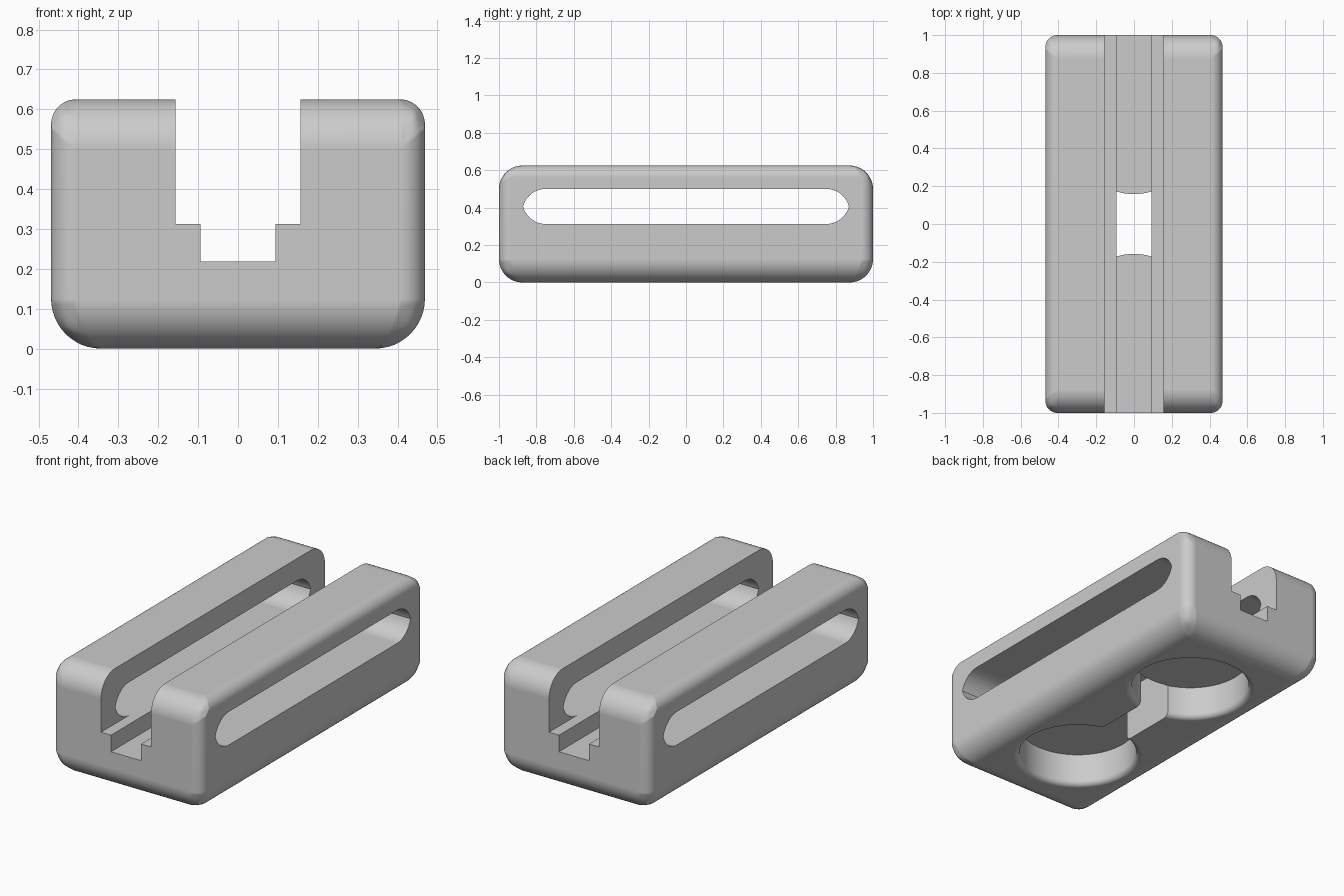
import bpy, bmesh
from math import sin, cos, pi, radians, sqrt
from mathutils import Matrix, Vector

U = 1 / 32                      # one design step
W, L, H = 15 * U, 32 * U, 20 * U  # half width, half length, height
POCKET_R, POCKET_Y, POCKET_TOP = 10 * U, 15 * U, 6 * U

if "Cube" in bpy.data.objects:
    bpy.data.objects.remove(bpy.data.objects["Cube"], do_unlink=True)

grey = bpy.data.materials.new("plain_grey")
grey.use_nodes = True
colour = (0.6, 0.6, 0.6, 1)
grey.diffuse_color = colour
grey.node_tree.nodes["Principled BSDF"].inputs["Base Color"].default_value = colour


def to_object(name, bm):
    bmesh.ops.recalc_face_normals(bm, faces=bm.faces)
    me = bpy.data.meshes.new(name)
    bm.to_mesh(me)
    bm.free()
    me.materials.append(grey)
    ob = bpy.data.objects.new(name, me)
    bpy.context.collection.objects.link(ob)
    return ob


def prism(name, points, start, end, place):
    """Extrude a flat outline; place maps (a, b, depth) to a position."""
    bm = bmesh.new()
    rings = [[bm.verts.new(place(a, b, d)) for a, b in points] for d in (start, end)]
    bm.faces.new(rings[0])
    bm.faces.new(rings[1])
    n = len(points)
    for i in range(n):
        j = (i + 1) % n
        bm.faces.new((rings[0][i], rings[0][j], rings[1][j], rings[1][i]))
    return to_object(name, bm)


def arc(cx, cy, r, a0, a1, steps):
    return [(cx + r * cos(a0 + (a1 - a0) * i / steps),
             cy + r * sin(a0 + (a1 - a0) * i / steps)) for i in range(steps + 1)]


def activate(ob):
    bpy.ops.object.select_all(action='DESELECT')
    ob.select_set(True)
    bpy.context.view_layer.objects.active = ob


def cut(body, cutter):
    mod = body.modifiers.new("cut", 'BOOLEAN')
    mod.operation, mod.solver, mod.object = 'DIFFERENCE', 'EXACT', cutter
    activate(body)
    bpy.ops.object.modifier_apply(modifier=mod.name)
    bpy.data.objects.remove(cutter, do_unlink=True)


# Body block: wide rounding underneath and across the ends, tighter elsewhere
bm = bmesh.new()
bmesh.ops.create_cube(bm, size=1, matrix=Matrix.Translation((0, 0, H / 2))
                      @ Matrix.Diagonal((2 * W, 2 * L, H, 1)))
body = to_object("slotted_block", bm)
me = body.data
weight = me.attributes.new("bevel_weight_edge", 'FLOAT', 'EDGE')
for e in me.edges:
    a, b = (me.vertices[i].co for i in e.vertices)
    flat = abs(a.z - b.z) < 0.01
    across = abs(a.x - b.x) > 0.1
    wide = flat and (across or a.z < 0.1)
    weight.data[e.index].value = 1.0 if wide else 0.5
bevel = body.modifiers.new("rounding", 'BEVEL')
bevel.limit_method, bevel.width, bevel.segments = 'WEIGHT', 4 * U, 12
activate(body)
bpy.ops.object.modifier_apply(modifier=bevel.name)

# Stepped channel along the top
half = [(3 * U, 7 * U), (3 * U, 10 * U), (5 * U, 10 * U), (5 * U, H + 0.1)]
channel = half + [(-x, z) for x, z in reversed(half)]
cut(body, prism("channel_cutter", channel, -L - 0.1, L + 0.1,
                lambda a, b, d: (a, d, b)))

# Long side window with rounded ends that meet in a faint point
r, lo, hi = 4 * U, 10 * U, 16 * U
tip = pi / 2 - radians(75.52)   # angle where both arcs meet at mid height
end = (arc(24 * U, lo + r, r, -pi / 2, -tip, 12)
       + arc(24 * U, hi - r, r, tip, pi / 2, 12)[1:])
window = end + [(-y, z) for y, z in reversed(end)]
cut(body, prism("window_cutter", window, -W - 0.1, W + 0.1,
                lambda a, b, d: (d, a, b)))

# Two round pockets underneath, each with a softened rim
for side in (-1, 1):
    rim = arc(POCKET_R + U, U, U, -pi / 2, -pi, 6)
    profile = [(0, -0.1), (POCKET_R + U, -0.1)] + rim + [
        (POCKET_R, POCKET_TOP), (0, POCKET_TOP)]
    bm = bmesh.new()
    vs = [bm.verts.new((x, 0, z)) for x, z in profile]
    es = [bm.edges.new(p) for p in zip(vs, vs[1:])]
    bmesh.ops.spin(bm, geom=vs + es, cent=(0, 0, 0), axis=(0, 0, 1),
                   angle=2 * pi, steps=72, use_duplicate=False)
    bmesh.ops.remove_doubles(bm, verts=bm.verts, dist=1e-5)
    bmesh.ops.translate(bm, verts=bm.verts, vec=Vector((0, side * POCKET_Y, 0)))
    cut(body, to_object("pocket_cutter", bm))

# Opening between the pockets, reaching up into the channel
ra, hw = POCKET_R - 0.002, 3 * U
xs = [hw * (i / 6 - 1) for i in range(13)]
front = [(x, -POCKET_Y + sqrt(ra * ra - x * x)) for x in xs]
opening = front + [(x, -y) for x, y in reversed(front)]
cut(body, prism("opening_cutter", opening, -0.1, 8 * U,
                lambda a, b, d: (a, b, d)))

# Smooth rounded areas, crisp cut edges
activate(body)
bpy.ops.object.shade_smooth_by_angle(angle=radians(25))
normals = body.modifiers.new("even_shading", 'WEIGHTED_NORMAL')
normals.keep_sharp = True
